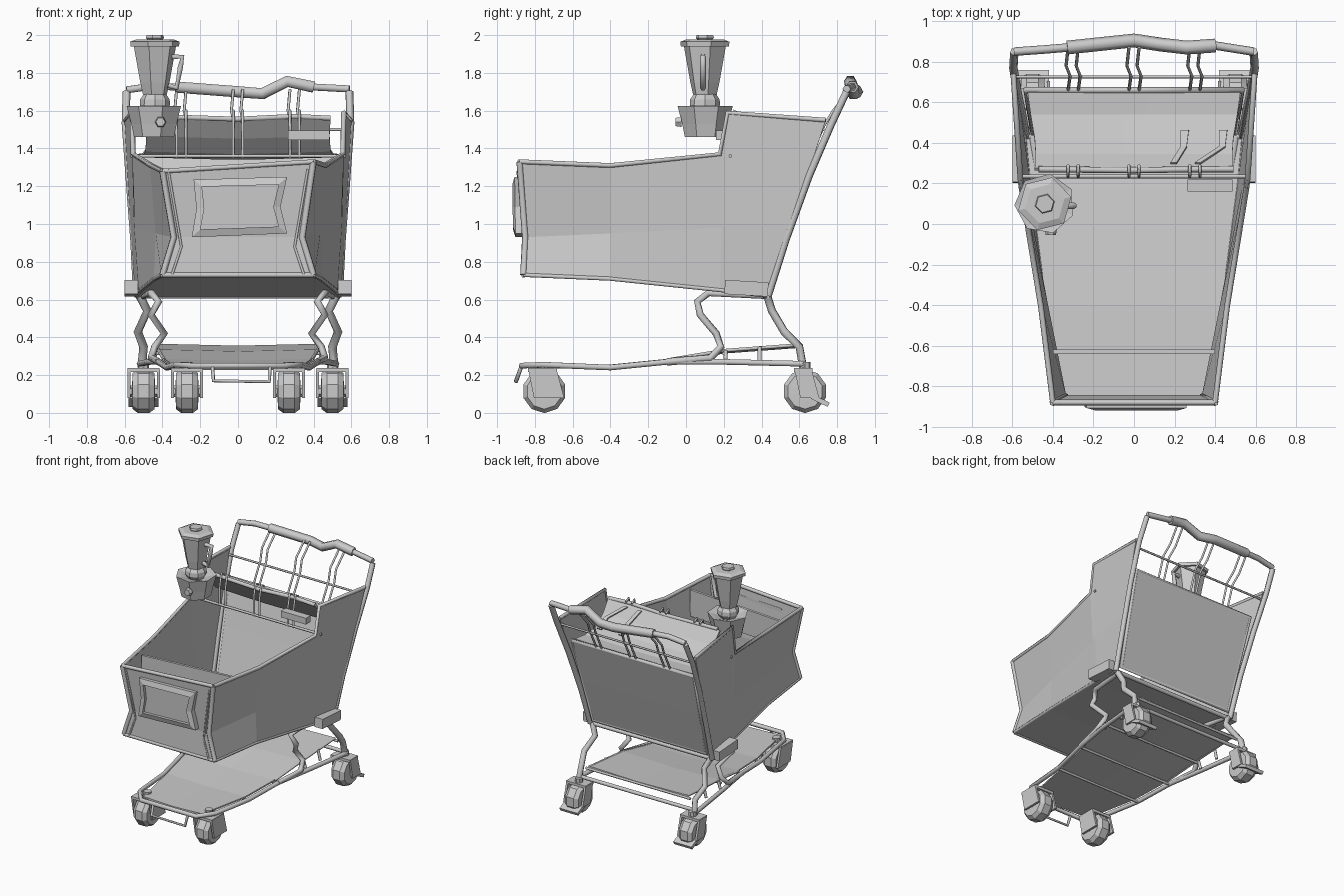
import bpy, bmesh, math
from mathutils import Vector, Matrix

cube = bpy.data.objects.get("Cube")
if cube:
    bpy.data.objects.remove(cube, do_unlink=True)

grey = bpy.data.materials.new("light_grey")
grey.use_nodes = True
COLOUR = (0.6, 0.6, 0.6, 1)
grey.diffuse_color = COLOUR
grey.node_tree.nodes["Principled BSDF"].inputs["Base Color"].default_value = COLOUR


def add(name, mesh):
    mesh.materials.clear()
    mesh.materials.append(grey)
    ob = bpy.data.objects.new(name, mesh)
    bpy.context.scene.collection.objects.link(ob)
    return ob


def from_bmesh(name, bm):
    bmesh.ops.recalc_face_normals(bm, faces=bm.faces)
    mesh = bpy.data.meshes.new(name)
    bm.to_mesh(mesh)
    bm.free()
    return add(name, mesh)


def tube(name, pts, r=0.012, closed=False):
    cu = bpy.data.curves.new(name, 'CURVE')
    cu.dimensions = '3D'
    cu.bevel_depth = r
    cu.bevel_resolution = 1
    cu.use_fill_caps = True
    sp = cu.splines.new('POLY')
    sp.points.add(len(pts) - 1)
    for p, co in zip(sp.points, pts):
        p.co = (*co, 1)
    sp.use_cyclic_u = closed
    tmp = bpy.data.objects.new("tmp", cu)
    mesh = bpy.data.meshes.new_from_object(tmp)
    bpy.data.objects.remove(tmp)
    return add(name, mesh)


def sheet(name, rows, thick=0.012):
    bm = bmesh.new()
    grid = [[bm.verts.new(p) for p in row] for row in rows]
    for a, b in zip(grid, grid[1:]):
        for i in range(len(a) - 1):
            bm.faces.new((a[i], a[i + 1], b[i + 1], b[i]))
    ob = from_bmesh(name, bm)
    mod = ob.modifiers.new("thickness", 'SOLIDIFY')
    mod.thickness = thick
    mod.offset = 0
    return ob


def box(name, loc, size, rot=(0, 0, 0)):
    bm = bmesh.new()
    bmesh.ops.create_cube(bm, size=1, matrix=Matrix.Diagonal((*size, 1)))
    ob = from_bmesh(name, bm)
    ob.location = loc
    ob.rotation_euler = rot
    return ob


def lathe(name, profile, sides, loc, rot=(0, 0, 0)):
    bm = bmesh.new()
    rings = [[bm.verts.new((r * math.cos(t), r * math.sin(t), z))
              for t in (math.tau * i / sides for i in range(sides))] for r, z in profile]
    for a, b in zip(rings, rings[1:]):
        for i in range(sides):
            j = (i + 1) % sides
            bm.faces.new((a[i], a[j], b[j], b[i]))
    bm.faces.new(rings[0])
    bm.faces.new(rings[-1])
    ob = from_bmesh(name, bm)
    ob.location = loc
    ob.rotation_euler = rot
    return ob


def flip(pts, s):
    return [(s * x, y, z) for x, y, z in pts]


# Basket side walls with stepped top, rims and corner posts
BOTTOM = [(.40, -.86, .73), (.44, -.4, .71), (.515, .18, .65), (.52, .22, .645), (.54, .43, .62)]
MIDDLE = [(.34, -.85, .93), (.43, -.4, .95), (.54, .19, .98), (.545, .22, 1.0), (.565, .56, 1.0)]
TOP = [(.40, -.88, 1.33), (.46, -.4, 1.31), (.555, .18, 1.37), (.56, .22, 1.59), (.595, .74, 1.55)]
corners = {}
for side, s in (("left", 1), ("right", -1)):
    top = flip(TOP, s)
    if s < 0:
        top[0] = (top[0][0], top[0][1], 1.28)
    mid, bot = flip(MIDDLE, s), flip(BOTTOM, s)
    corners[s] = (bot[0], mid[0], top[0])
    sheet(side + "_wall", [bot, mid, top])
    tube(side + "_top_rim", top, .014)
    tube(side + "_bottom_rim", bot, .012)
    tube(side + "_front_post", corners[s], .018)
    box(side + "_corner_block", (s * .565, .32, .66), (.07, .23, .075), (-.06, 0, 0))

# Basket floor, front wall and inner divider
sheet("basket_floor", [flip(BOTTOM, 1), flip(BOTTOM, -1)])
sheet("front_wall", [(corners[-1][i], corners[1][i]) for i in range(3)])
for i, label in ((0, "bottom"), (2, "top")):
    tube("front_%s_rim" % label, [corners[-1][i], corners[1][i]], .014)
for s in (1, -1):
    tube("front_seam", [(s * .35, -.867, .73), (s * .30, -.858, .88), (s * .37, -.885, 1.29)], .007)
sheet("inner_divider", [[(-.4, -.63, 1.08), (.4, -.63, 1.1)], [(-.4, -.63, 1.27), (.4, -.63, 1.31)]], .02)

# Front sign with raised border
outline = [(-.245, .93), (.26, .95), (.225, 1.09), (.26, 1.25), (-.235, 1.235), (-.22, 1.08)]
inner = [(x * .82 + .002, 1.09 + (z - 1.09) * .74) for x, z in outline]
bm = bmesh.new()
loops = []
for shape, y in ((outline, -.865), (outline, -.905), (inner, -.918), (inner, -.895)):
    loops.append([bm.verts.new((x, y - .015 * (z - 1.1), z)) for x, z in shape])
for a, b in zip(loops, loops[1:]):
    for i in range(6):
        j = (i + 1) % 6
        bm.faces.new((a[i], a[j], b[j], b[i]))
bm.faces.new(loops[0])
bm.faces.new(loops[-1])
from_bmesh("front_sign", bm)

# Rear gate
sheet("rear_gate", [[(-.49, .45, .66), (.49, .45, .66)], [(-.51, .56, 1.02), (.51, .56, 1.02)],
                    [(-.525, .66, 1.36), (.525, .66, 1.36)]], .02)
tube("rear_gate_frame", [(-.5, .45, .66), (.5, .45, .66), (.535, .66, 1.36), (-.535, .66, 1.36)], .016, True)
tube("rear_floor_bar", [(-.54, .43, .62), (.54, .43, .62)], .016)

# Rear posts, handle and wires
POST = [(.535, .435, .62), (.55, .53, .92), (.575, .65, 1.25), (.595, .77, 1.53), (.59, .85, 1.70)]
HANDLE = [(-.59, .85, 1.71), (-.45, .86, 1.73), (-.33, .87, 1.725), (0, .905, 1.70), (.13, .885, 1.69),
          (.26, .87, 1.755), (.40, .88, 1.725), (.59, .85, 1.715)]
for s in (1, -1):
    tube("rear_post", flip(POST, s), .021)
tube("handle_bar", HANDLE, .021)
tube("handle_grip", HANDLE[2:7], .034)
tube("rear_wire", [(-.59, .725, 1.5), (.59, .725, 1.5)], .008)
for x in (-.30, 0, .30):
    for dx in (-.025, .025):
        tube("rear_rod", [(x + dx, .66, 1.36), (x + dx + .01, .73, 1.52), (x + dx - .01, .78, 1.6),
                          (x + dx, .87, 1.71)], .008)
        tube("seat_rod", [(x + dx, .235, 1.35), (x + dx, .235, 1.5), (x + dx, .255, 1.6), (x + dx, .29, 1.58)], .008)

# Child seat: leaning back rest and flat base
SEAT = [(.49, .27, 1.565), (.485, .34, 1.47), (.49, .42, 1.39), (.51, .54, 1.36), (.525, .65, 1.365)]
sheet("child_seat", [[(-w, y, z), (-.06, y, z - .012), (.06, y, z - .012), (w, y, z)] for w, y, z in SEAT], .015)
tube("seat_top_rim", [(-.47, .27, 1.57), (0, .265, 1.555), (.3, .27, 1.57), (.49, .27, 1.56)], .015)
tube("seat_cross_bar", [(-.57, .235, 1.36), (.57, .235, 1.36)], .010)
box("seat_latch", (.375, .19, 1.47), (.22, .06, .05))
for x, lean in ((.18, .05), (.30, .12)):
    sheet("seat_strap", [[(x, .30, 1.55), (x + .03, .30, 1.55)],
                         [(x + lean, .38, 1.46), (x + lean + .03, .38, 1.46)],
                         [(x + lean, .46, 1.40), (x + lean + .04, .46, 1.40)]], .012)

# Lower frame: bent legs, rail loop, tray
RAIL = [(.52, .62, .26), (.47, .2, .27), (.42, -.1, .27), (.375, -.4, .24), (.33, -.76, .255), (.24, -.87, .25)]
tube("base_rail", RAIL + flip(RAIL[::-1], -1), .017)
FRONT_LEG = [(.50, .43, .62), (.46, .12, .635), (.42, .06, .59), (.46, .075, .52), (.39, .16, .42),
             (.44, .185, .35), (.46, .13, .29), (.42, -.1, .27)]
REAR_LEG = [(.52, .43, .62), (.48, .455, .54), (.53, .52, .43), (.50, .60, .35), (.51, .62, .24)]
TRAY = [(.26, -.82, .25), (.345, -.4, .25), (.39, -.1, .28), (.42, .2, .33), (.43, .6, .36)]
for s in (1, -1):
    tube("front_leg", flip(FRONT_LEG, s), .02)
    tube("rear_leg", flip(REAR_LEG, s), .023)
    tube("tray_edge", flip(TRAY[2:], s), .01)
    for y, z in ((.21, .33), (.39, .35)):
        tube("tray_support", [(s * .45, y, .27), (s * .43, y, z)], .011)
sheet("tray", [[(-w, y, z), (0, y, z - .01), (w, y, z)] for w, y, z in TRAY], .012)
for w, y, z in TRAY[1:]:
    tube("tray_cross_wire", [(-w - .03, y, z - .015), (w + .03, y, z - .015)], .01)
tube("rear_cross_bar", [(-.51, .61, .27), (.51, .61, .27)], .014)
tube("front_bumper", [(-.135, -.87, .25), (-.13, -.9, .17), (.165, -.9, .165), (.17, -.87, .25)], .011)

# Casters
TYRE = [(.05, -.06), (.095, -.058), (.116, -.03), (.116, .03), (.095, .058), (.05, .06)]
for s in (1, -1):
    for label, x, y in (("front", .27, -.75), ("rear", .50, .63)):
        rear = label == "rear"
        lathe(label + "_wheel", TYRE, 10, (s * x, y, .115), (0, math.pi / 2, 0))
        lathe(label + "_hub", [(.03, -.085), (.03, .085)], 6, (s * x, y, .115), (0, math.pi / 2, 0))
        lathe(label + "_stem", [(.03, .20), (.03, .27)], 8, (s * x, y, 0))
        for d in (-1, 1):
            fx = s * x + d * .078
            half = .055 if rear else .085
            sheet(label + "_fork", [[(fx, y - half, .23), (fx, y + half - .02, .23)],
                                    [(fx, y - half + .03, .08), (fx, y + half + .02, .08)]], .016)
        box(label + "_fork_top", (s * x, y - .01, .227), (.17, half * 1.8, .02))
    box("brake_lever", (s * .50, .71, .065), (.16, .1, .025), (-.45, 0, 0))

# Blender appliance at the right rim
BX, BY = -.44, .10
lathe("blender_base", [(.11, 1.46), (.125, 1.53), (.15, 1.625), (.12, 1.62), (.06, 1.6)], 7, (BX, BY, 0), (0, 0, .5))
lathe("blender_collar", [(.055, 1.59), (.08, 1.63), (.078, 1.66), (.05, 1.70)], 8, (BX, BY, 0))
lathe("blender_jar", [(.065, 1.685), (.08, 1.75), (.115, 1.94)], 6, (BX, BY, 0), (0, 0, .25))
lathe("blender_lid", [(.132, 1.94), (.135, 1.965), (.10, 1.978)], 6, (BX, BY, 0), (0, 0, .25))
lathe("blender_lid_knob", [(.035, 1.97), (.05, 1.985), (.045, 2.0)], 6, (BX, BY, 0), (0, 0, .25))
tube("blender_handle", [(BX + .09, BY - .01, 1.885), (BX + .145, BY - .01, 1.885), (BX + .135, BY - .01, 1.83),
                        (BX + .115, BY - .01, 1.72), (BX + .07, BY - .01, 1.735)], .016)
lathe("blender_dial", [(.03, 0), (.025, .03)], 6, (BX + .03, BY - .125, 1.54), (math.pi / 2, 0, 0))
